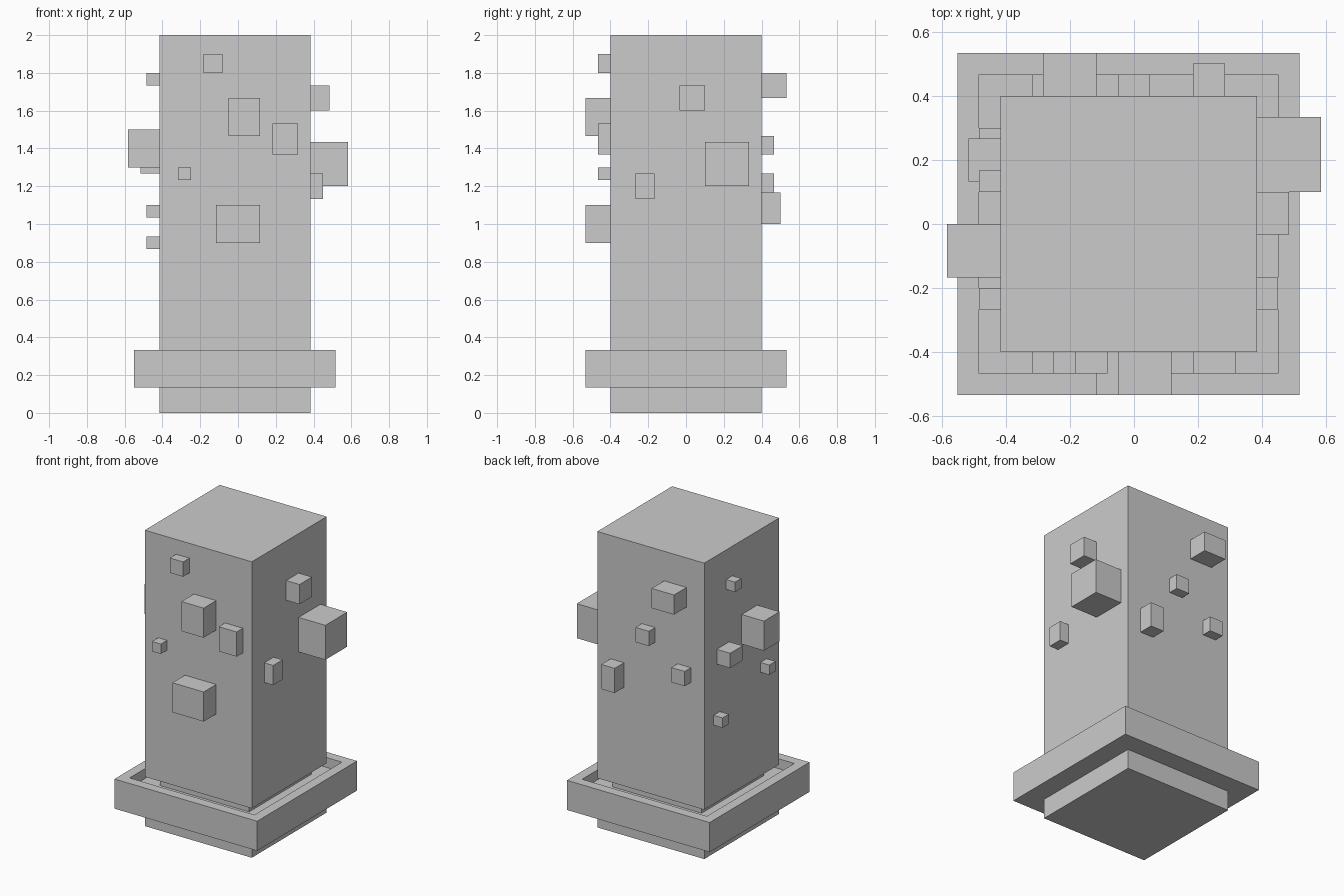
import bpy, bmesh

if "Cube" in bpy.data.objects:
    bpy.data.objects.remove(bpy.data.objects["Cube"])

U = 1 / 30          # grid step of the blocky design
OFFSET = -0.5 * U   # the pillar sits slightly left of the origin
HALF = 12           # half width of the shaft, in grid steps


def finish(name, bm):
    bmesh.ops.recalc_face_normals(bm, faces=bm.faces[:])
    mesh = bpy.data.meshes.new(name)
    bm.to_mesh(mesh)
    bm.free()
    obj = bpy.data.objects.new(name, mesh)
    bpy.context.collection.objects.link(obj)
    return obj


def square_lathe(name, profile):
    """Sweep (half width, height) points around a square and cap both ends."""
    bm = bmesh.new()
    rings = [[bm.verts.new((sx * h * U + OFFSET, sy * h * U, z * U))
              for sx, sy in ((-1, -1), (1, -1), (1, 1), (-1, 1))]
             for h, z in profile]
    for a, b in zip(rings, rings[1:]):
        for i in range(4):
            j = (i + 1) % 4
            bm.faces.new((a[i], a[j], b[j], b[i]))
    bm.faces.new(rings[0])
    bm.faces.new(rings[-1])
    return finish(name, bm)


def box(name, x, y, z):
    bm = bmesh.new()
    bmesh.ops.create_cube(bm, size=1)
    for v in bm.verts:
        v.co = [(r[0] if c < 0 else r[1]) * U for c, r in zip(v.co, (x, y, z))]
        v.co.x += OFFSET
    return finish(name, bm)


# Pillar: foot, hollow-topped collar, inset neck and tall shaft
square_lathe("foot", [(12, 0), (12, 4)])
square_lathe("collar", [(16, 4), (16, 10), (14, 10), (14, 8), (10, 8)])
square_lathe("neck", [(10, 8), (10, 10)])
square_lathe("shaft", [(12, 10), (12, 60)])

# Protruding blocks per side: start, end along the wall, bottom, top, depth
studs = {
    "front": [(-5, -2, 54, 57, 2), (-1, 4, 44, 50, 4), (6, 10, 41, 46, 2),
              (-9, -7, 37, 39, 2), (-3, 4, 27, 33, 4)],
    "back": [(-8, -3, 50, 54, 4), (-1, 2, 41, 44, 2), (-9, -6, 35, 38, 2),
             (6, 9, 30, 35, 3)],
    "right": [(-1, 3, 48, 52, 3), (3, 10, 36, 43, 6), (-8, -5, 34, 38, 2)],
    "left": [(3, 5, 52, 54, 2), (-5, 0, 39, 45, 5), (4, 8, 38, 41, 3),
             (-8, -6, 31, 33, 2), (7, 9, 26, 28, 2)],
}
for side, blocks in studs.items():
    for n, (a, b, z0, z1, depth) in enumerate(blocks, 1):
        if side in ("front", "left"):
            out = (-HALF - depth, -HALF)
        else:
            out = (HALF, HALF + depth)
        x, y = ((a, b), out) if side in ("front", "back") else (out, (a, b))
        box(f"{side}_block_{n}", x, y, (z0, z1))
